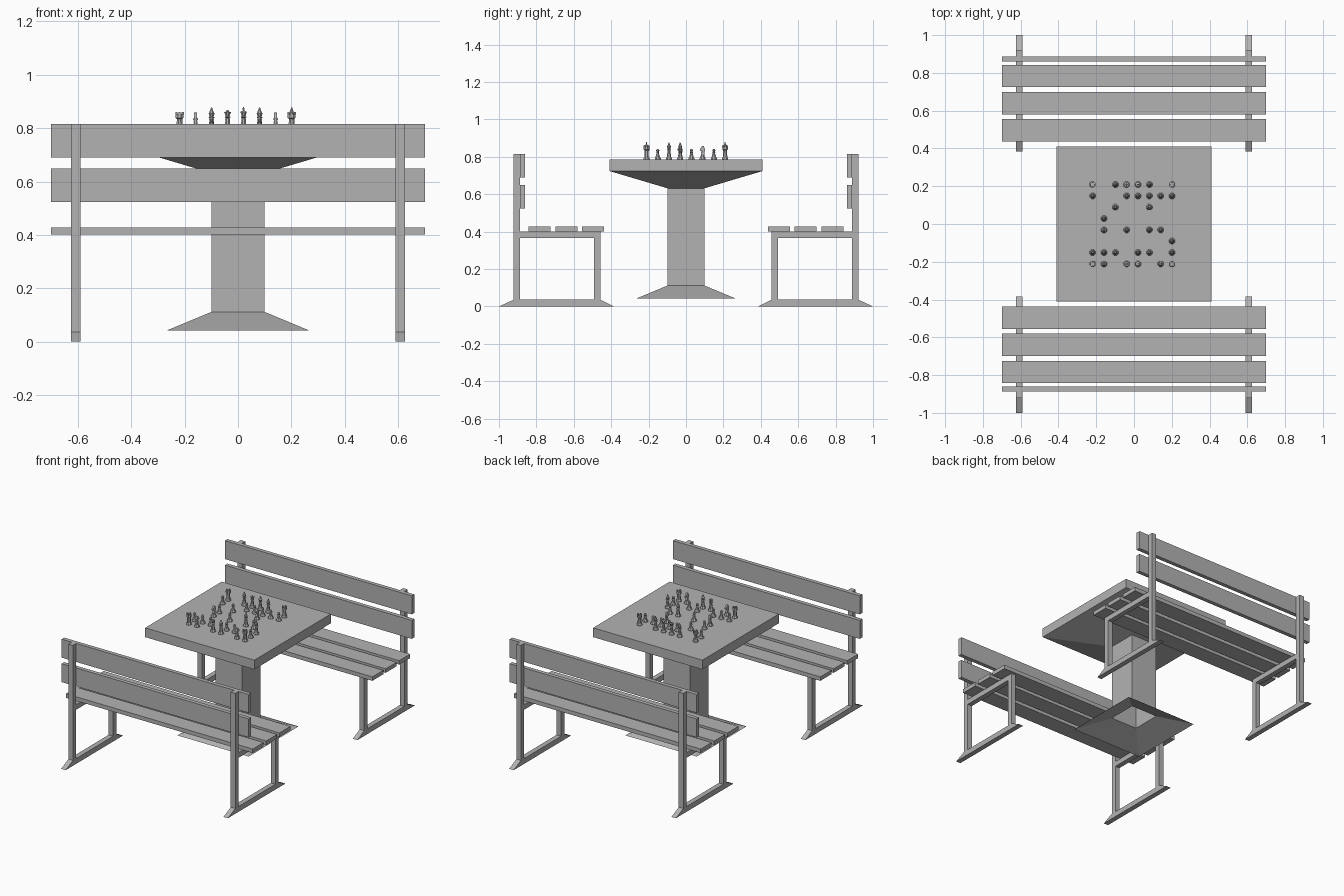
import bpy, bmesh, math
from mathutils import Matrix, Vector

cube = bpy.data.objects.get("Cube")
if cube:
    bpy.data.objects.remove(cube, do_unlink=True)

grey = bpy.data.materials.new("stone grey")
grey.use_nodes = True
COLOUR = (0.45, 0.45, 0.45, 1)
grey.diffuse_color = COLOUR
grey.node_tree.nodes["Principled BSDF"].inputs["Base Color"].default_value = COLOUR


def add_box(bm, x, y, z):
    """Box from (min, max) pairs."""
    size = [b - a for a, b in (x, y, z)]
    mid = [(a + b) / 2 for a, b in (x, y, z)]
    bmesh.ops.create_cube(bm, size=1, matrix=Matrix.Translation(mid) @ Matrix.Diagonal((*size, 1)))


def add_loft(bm, profile, sides, cap_bottom=True):
    """Stack of regular rings; profile holds (flat radius, height)."""
    rings = []
    for r, z in profile:
        r /= math.cos(math.pi / sides)
        angles = [(i + 0.5) * math.tau / sides for i in range(sides)]
        rings.append([bm.verts.new((r * math.cos(a), r * math.sin(a), z)) for a in angles])
    for low, high in zip(rings, rings[1:]):
        for i in range(sides):
            j = (i + 1) % sides
            bm.faces.new((low[i], low[j], high[j], high[i]))
    bm.faces.new(rings[-1])
    if cap_bottom:
        bm.faces.new(rings[0][::-1])


def add_plate(bm, outline, x0, x1):
    """Outline in (y, z) extruded along x."""
    face = bm.faces.new([bm.verts.new((x0, y, z)) for y, z in outline])
    new = bmesh.ops.extrude_face_region(bm, geom=[face])["geom"]
    verts = [v for v in new if isinstance(v, bmesh.types.BMVert)]
    bmesh.ops.translate(bm, verts=verts, vec=(x1 - x0, 0, 0))
    bmesh.ops.recalc_face_normals(bm, faces=bm.faces[:])


def make_mesh(name, bm):
    mesh = bpy.data.meshes.new(name)
    bm.to_mesh(mesh)
    bm.free()
    mesh.materials.append(grey)
    return mesh


def place(name, mesh, location=(0, 0, 0), turn=0):
    obj = bpy.data.objects.new(name, mesh)
    obj.location = location
    obj.rotation_euler.z = turn
    bpy.context.collection.objects.link(obj)
    return obj


# Table: one square shell, open underneath
TOP = 0.787
bm = bmesh.new()
add_loft(bm, [(0.267, 0.042), (0.099, 0.112), (0.099, 0.632), (0.409, 0.724), (0.409, TOP)], 4, False)
place("table", make_mesh("table", bm))

# Bench slats: three on the seat, two on the back
bm = bmesh.new()
for y in (-0.842, -0.698, -0.555):
    add_box(bm, (-0.7, 0.7), (y, y + 0.117), (0.401, 0.428))
for z in (0.69, 0.524):
    add_box(bm, (-0.7, 0.7), (-0.887, -0.86), (z, z + 0.125))
slats = make_mesh("bench_slats", bm)

# Bench side frames: sloped foot, back post, front leg and seat rail
bm = bmesh.new()
for mid in (-0.608, 0.608):
    side = (mid - 0.017, mid + 0.017)
    add_plate(bm, [(-1, 0), (-0.385, 0), (-0.457, 0.036), (-0.922, 0.036)], *side)
    add_box(bm, side, (-0.922, -0.887), (0.036, 0.815))
    add_box(bm, side, (-0.492, -0.457), (0.036, 0.366))
    add_box(bm, side, (-0.887, -0.457), (0.366, 0.401))
frames = make_mesh("bench_frames", bm)

for label, turn in (("front", 0), ("back", math.pi)):
    place(label + "_bench_slats", slats, turn=turn)
    place(label + "_bench_frames", frames, turn=turn)

# Chess pieces: turned bodies with a head on each
SIDES = 8
BASE = [(0.016, 0), (0.016, 0.006), (0.012, 0.012)]


def turned(*upper):
    bm = bmesh.new()
    add_loft(bm, BASE + list(upper), SIDES)
    return bm


pieces = {}
pieces["pawn"] = make_mesh("pawn", turned(
    (0.006, 0.034), (0.010, 0.036), (0.005, 0.039), (0.009, 0.047), (0.004, 0.056)))
pieces["bishop"] = make_mesh("bishop", turned(
    (0.007, 0.050), (0.012, 0.053), (0.007, 0.056), (0.011, 0.068), (0.004, 0.083), (0.002, 0.091)))
pieces["queen"] = make_mesh("queen", turned(
    (0.007, 0.052), (0.012, 0.055), (0.007, 0.058), (0.013, 0.074), (0.005, 0.075), (0.003, 0.082)))

bm = turned((0.007, 0.052), (0.012, 0.055), (0.007, 0.058), (0.012, 0.074), (0.004, 0.079))
add_box(bm, (-0.002, 0.002), (-0.002, 0.002), (0.078, 0.092))
add_box(bm, (-0.006, 0.006), (-0.002, 0.002), (0.083, 0.087))
pieces["king"] = make_mesh("king", bm)

bm = turned((0.010, 0.048), (0.015, 0.052), (0.015, 0.066))
for i in range(4):
    a = i * math.pi / 2
    x, y = 0.012 * math.cos(a), 0.012 * math.sin(a)
    add_box(bm, (x - 0.004, x + 0.004), (y - 0.004, y + 0.004), (0.064, 0.074))
pieces["rook"] = make_mesh("rook", bm)

bm = turned((0.010, 0.022))
add_plate(bm, [(-0.010, 0.02), (0.009, 0.02), (0.003, 0.044), (0.015, 0.046), (0.015, 0.055),
               (0.002, 0.072), (-0.006, 0.07), (-0.012, 0.055)], -0.006, 0.006)
pieces["knight"] = make_mesh("knight", bm)

# Game position, far rank first; capitals belong to the front player
BOARD = ["r.bqkb.r",
         "p..ppppp",
         "..p..n..",
         ".p......",
         ".n.P.BP.",
         ".......B",
         "PPP.PP.P",
         "RN.QK.NR"]
KINDS = {"p": "pawn", "r": "rook", "n": "knight", "b": "bishop", "q": "queen", "k": "king"}
for row, line in enumerate(BOARD):
    for col, mark in enumerate(line):
        if mark == ".":
            continue
        kind = KINDS[mark.lower()]
        spot = Vector((-0.219 + 0.06 * col, 0.209 - 0.06 * row, TOP))
        place(f"chess_{kind}", pieces[kind], spot, 0 if mark.isupper() else math.pi)
